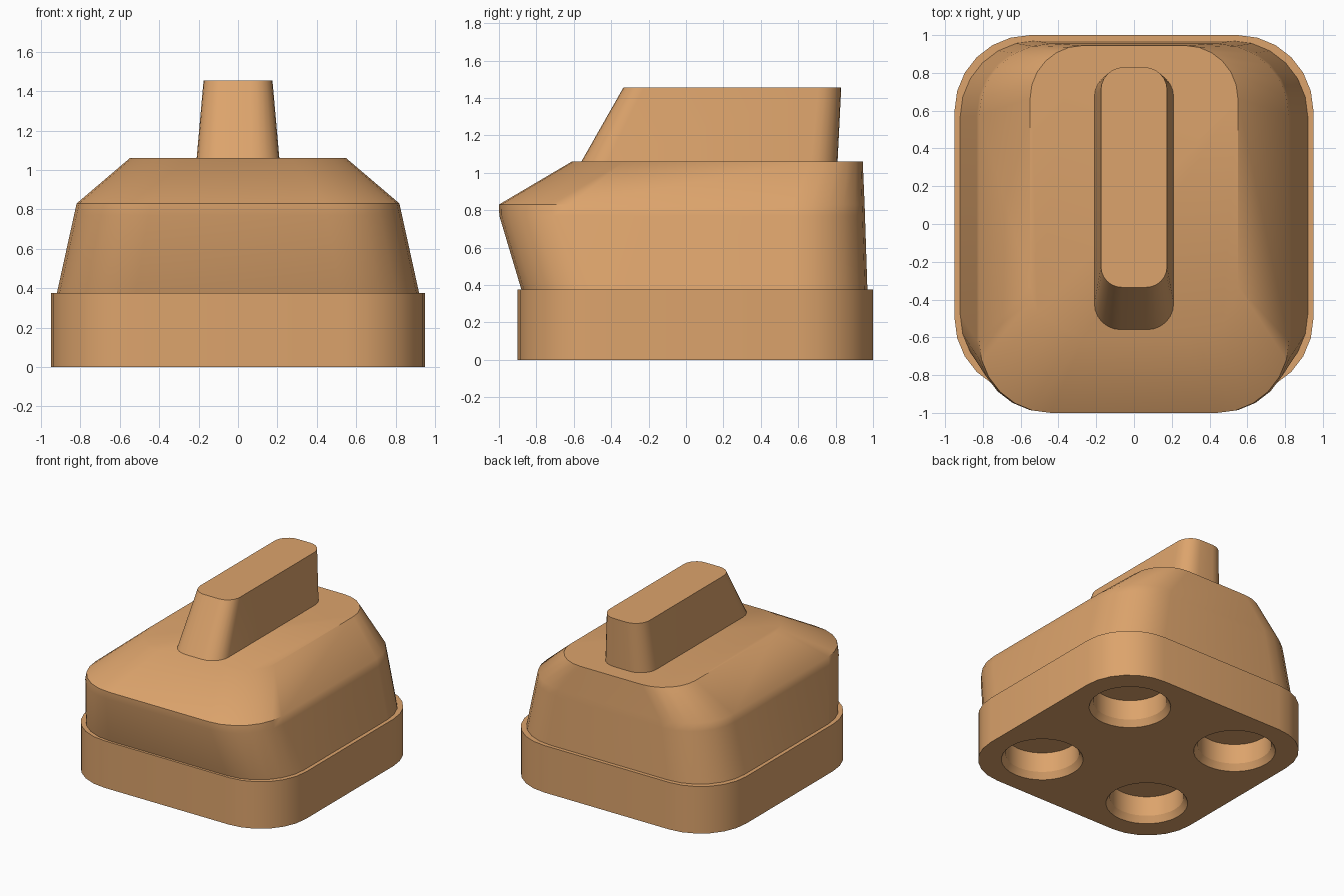
import bpy, bmesh, math

if "Cube" in bpy.data.objects:
    bpy.data.objects.remove(bpy.data.objects["Cube"])

tan = bpy.data.materials.new("tan")
tan.diffuse_color = (0.72, 0.37, 0.15, 1)
tan.use_nodes = True
tan.node_tree.nodes["Principled BSDF"].inputs["Base Color"].default_value = tan.diffuse_color


def outline(z, hw, y0, y1, rf, rb, seg=6):
    """Rounded rectangle at height z: half width, front/back y, front/back corner radius."""
    pts = []
    corners = [(hw - rf, y0 + rf, rf, -90), (hw - rb, y1 - rb, rb, 0),
               (-hw + rb, y1 - rb, rb, 90), (-hw + rf, y0 + rf, rf, 180)]
    for cx, cy, r, start in corners:
        for i in range(seg + 1):
            a = math.radians(start + 90 * i / seg)
            pts.append((cx + r * math.cos(a), cy + r * math.sin(a), z))
    return pts


def circle(z, cx, cy, r, n=32):
    return [(cx + r * math.cos(math.tau * i / n), cy + r * math.sin(math.tau * i / n), z)
            for i in range(n)]


def loft(name, rings):
    """Closed solid through stacked rings, listed bottom to top."""
    bm = bmesh.new()
    loops = [[bm.verts.new(p) for p in ring] for ring in rings]
    n = len(loops[0])
    for a, b in zip(loops, loops[1:]):
        for i in range(n):
            j = (i + 1) % n
            bm.faces.new((a[i], a[j], b[j], b[i]))
    bm.faces.new(loops[0][::-1])
    bm.faces.new(loops[-1])
    mesh = bpy.data.meshes.new(name)
    bm.to_mesh(mesh)
    bm.free()
    mesh.materials.append(tan)
    ob = bpy.data.objects.new(name, mesh)
    bpy.context.collection.objects.link(ob)
    return ob


def smooth(ob, angle):
    bpy.ops.object.select_all(action='DESELECT')
    ob.select_set(True)
    bpy.context.view_layer.objects.active = ob
    bpy.ops.object.shade_smooth_by_angle(angle=math.radians(angle))


# Base block
base = loft("base", [outline(0, 0.95, -0.9, 1.0, 0.4, 0.4),
                     outline(0.375, 0.95, -0.9, 1.0, 0.4, 0.4)])

# Four round sockets with a chamfered rim, cut into the underside
bpy.context.view_layer.objects.active = base
for sx in (-0.5, 0.5):
    for sy in (-0.45, 0.55):
        cutter = loft("socket_cutter", [circle(-0.05, sx, sy, 0.33), circle(0.05, sx, sy, 0.27),
                                        circle(0.21, sx, sy, 0.27)])
        cutter.hide_render = True
        mod = base.modifiers.new("socket", 'BOOLEAN')
        mod.operation = 'DIFFERENCE'
        mod.solver = 'EXACT'
        mod.object = cutter
        bpy.ops.object.modifier_apply(modifier=mod.name)
        bpy.data.objects.remove(cutter)
smooth(base, 30)

# Tapered body with an overhanging front and sloped shoulders
body = loft("body", [outline(0.375, 0.92, -0.88, 0.97, 0.4, 0.4),
                     outline(0.77, 0.833, -0.998, 0.957, 0.38, 0.38),
                     outline(0.83, 0.82, -1.0, 0.955, 0.38, 0.38),
                     outline(1.06, 0.55, -0.61, 0.945, 0.28, 0.28)])
smooth(body, 39)

# Upright fin on top with a raked front
fin = loft("fin", [outline(1.05, 0.211, -0.565, 0.81, 0.14, 0.14),
                   outline(1.455, 0.175, -0.335, 0.83, 0.11, 0.12)])
smooth(fin, 30)
